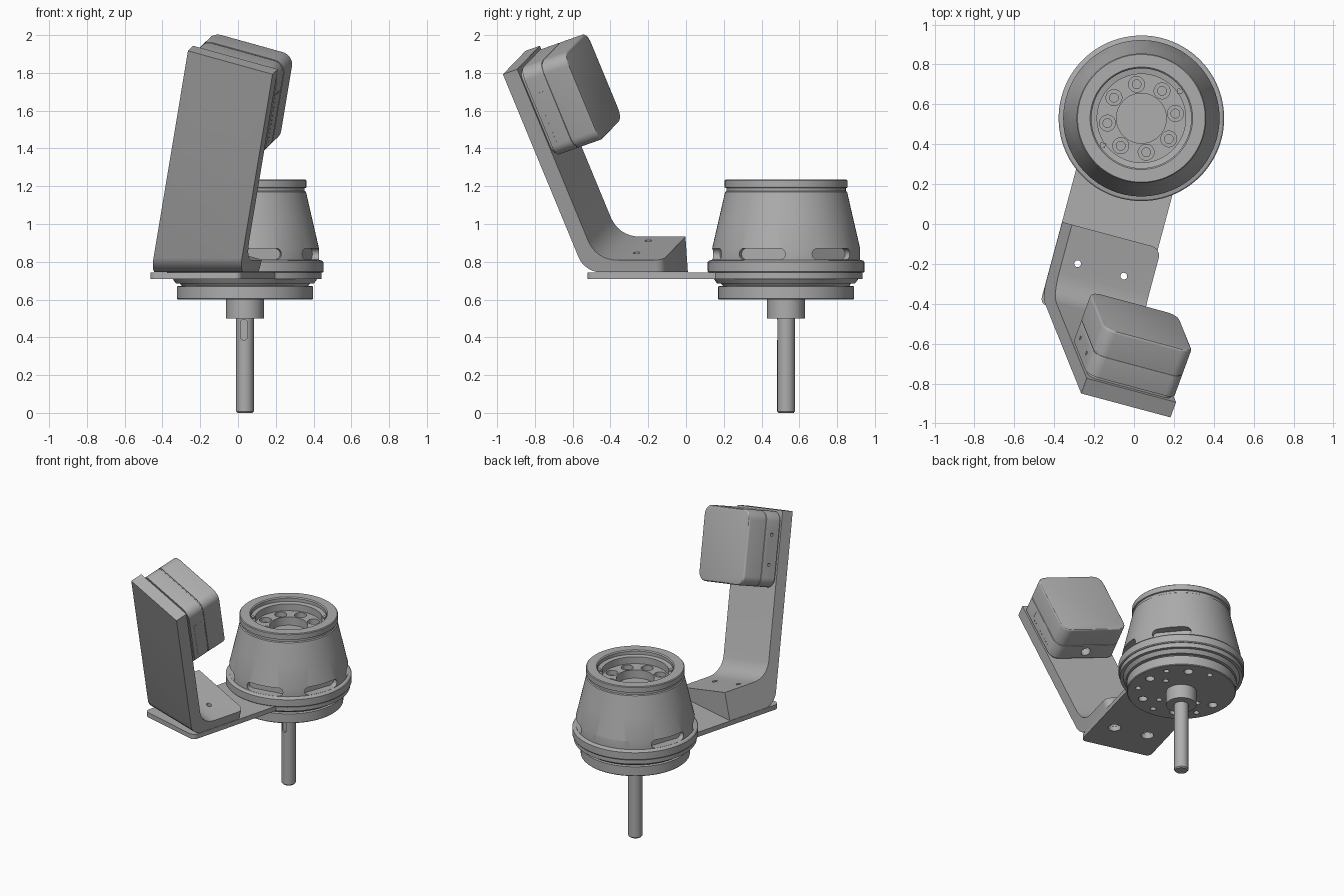
import bpy, bmesh
from math import sin, cos, pi, radians
from mathutils import Matrix, Vector

if "Cube" in bpy.data.objects:
    bpy.data.objects.remove(bpy.data.objects["Cube"])

grey = bpy.data.materials.new("plain_grey")
grey.use_nodes = True
COLOUR = (0.42, 0.42, 0.42, 1)
grey.diffuse_color = COLOUR
grey.node_tree.nodes["Principled BSDF"].inputs["Base Color"].default_value = COLOUR

# Frames: hub axis, swivelled plate, rolled bracket, leaning arm (x width, y depth, z length)
T = Matrix.Translation
HUB = T((0.037, 0.53, 0))
PLATE_Z = 0.745
PLATE = T((0.037, 0.53, PLATE_Z)) @ Matrix.Rotation(radians(-15), 4, 'Z')
ROLL = PLATE @ Matrix.Rotation(radians(15), 4, 'Y')
ARM = ROLL @ T((0, -1.015, 0)) @ Matrix.Rotation(radians(19), 4, 'X')
RX = Matrix.Rotation(pi / 2, 4, 'X')   # local z -> -y
RY = Matrix.Rotation(pi / 2, 4, 'Y')   # local z -> +x


def finish(name, bm, frame):
    bm.transform(frame)
    bmesh.ops.recalc_face_normals(bm, faces=bm.faces)
    mesh = bpy.data.meshes.new(name)
    bm.to_mesh(mesh)
    bm.free()
    mesh.materials.append(grey)
    ob = bpy.data.objects.new(name, mesh)
    bpy.context.collection.objects.link(ob)
    return ob


def lathe(name, profile, frame=HUB, steps=72):
    bm = bmesh.new()
    vs = [bm.verts.new((r, 0, z)) for r, z in profile]
    es = [bm.edges.new(p) for p in zip(vs, vs[1:])]
    bmesh.ops.spin(bm, geom=vs + es, cent=(0, 0, 0), axis=(0, 0, 1), angle=2 * pi,
                   steps=steps, use_merge=True)
    bmesh.ops.remove_doubles(bm, verts=bm.verts, dist=1e-5)
    return finish(name, bm, frame)


def rod(name, r, z0, z1, frame=HUB, steps=24):
    return lathe(name, [(0, z0), (r, z0), (r, z1), (0, z1)], frame, steps)


def prism_mesh(pts, depth):
    bm = bmesh.new()
    face = bm.faces.new([bm.verts.new((x, y, -depth / 2)) for x, y in pts])
    top = bmesh.ops.extrude_face_region(bm, geom=[face])["geom"]
    bmesh.ops.translate(bm, vec=(0, 0, depth),
                        verts=[g for g in top if isinstance(g, bmesh.types.BMVert)])
    return bm


def curve(p0, c, p1, n=7):
    p0, c, p1 = Vector(p0), Vector(c), Vector(p1)
    return [tuple(p0 * (1 - t) ** 2 + c * 2 * t * (1 - t) + p1 * t * t)
            for t in (i / n for i in range(n + 1))]


def capsule(name, length, r, depth, frame):
    h, n = length / 2 - r, 10
    pts = [(s * h + r * cos(a), r * sin(a)) for s, start in ((1, -pi / 2), (-1, pi / 2))
           for a in (start + pi * i / n for i in range(n + 1))]
    return finish(name, prism_mesh(pts, depth), frame)


def cut(ob, cutters):
    for c in cutters:
        c.hide_render = True
        mod = ob.modifiers.new("cut", 'BOOLEAN')
        mod.object, mod.solver = c, 'EXACT'
    bpy.context.view_layer.update()
    mesh = bpy.data.meshes.new_from_object(ob.evaluated_get(bpy.context.evaluated_depsgraph_get()))
    ob.modifiers.clear()
    ob.data = mesh
    for c in cutters:
        bpy.data.objects.remove(c)


def ring(count, radius, start=0):
    for i in range(count):
        yield HUB @ Matrix.Rotation(radians(start) + 2 * pi * i / count, 4, 'Z') @ T((radius, 0, 0))


def rounded_box(name, w, d0, d1, s0, s1, r, rim):
    """Box in the arm frame, rounded in outline, with an eased back rim."""
    bm = bmesh.new()
    bmesh.ops.create_cube(bm, size=1)
    bm.transform(T((0, (d0 + d1) / 2, (s0 + s1) / 2)) @ Matrix.Diagonal((w, d1 - d0, s1 - s0, 1)))
    side = [e for e in bm.edges if abs(e.verts[0].co.y - e.verts[1].co.y) > 1e-4]
    bmesh.ops.bevel(bm, geom=side, offset=r, segments=8, profile=0.5, affect='EDGES')
    back = [e for e in bm.edges if all(v.co.y > d1 - 1e-4 for v in e.verts)]
    bmesh.ops.bevel(bm, geom=back, offset=rim, segments=3, profile=0.5, affect='EDGES')
    return finish(name, bm, ARM)


# Shaft with keyway, and its collar
shaft = lathe("shaft", [(0, 0), (0.04, 0), (0.047, 0.008), (0.047, 0.52), (0, 0.52)], steps=40)
cut(shaft, [capsule("key_cutter", 0.11, 0.019, 0.04,
                    HUB @ T((-0.006, -0.05, 0.44)) @ RX @ Matrix.Rotation(pi / 2, 4, 'Z'))])
rod("shaft_collar", 0.1, 0.5, 0.605, steps=48)

# Lower flange with bolt holes underneath
flange = lathe("lower_flange", [(0, 0.6), (0.355, 0.6), (0.36, 0.605), (0.36, 0.67), (0.335, 0.673),
                                (0.345, 0.685), (0.365, 0.685), (0.385, 0.712), (0, 0.712)])
holes = [rod("hole", r, 0.55, 0.64, f) for n, rad, r, a in
         ((6, 0.27, 0.03, 0), (6, 0.29, 0.019, 30), (4, 0.18, 0.019, 15)) for f in ring(n, rad, a)]
cut(flange, holes)

# Base plate: round around the hub, straight arm toward the front
HALF, END = 0.25, -1.03
arc = [(0.405 * cos(a), 0.405 * sin(a)) for a in
       (radians(-51.9 + 283.8 * i / 60) for i in range(61))]
outline = (arc + curve((-HALF, END + 0.04), (-HALF, END), (-HALF + 0.04, END))
           + curve((HALF - 0.04, END), (HALF, END), (HALF, END + 0.04)))
plate = finish("base_plate", prism_mesh(outline, 0.034), PLATE @ T((0, 0, -0.018)))
cut(plate, [rod("hole", 0.042, -0.1, 0.1, PLATE @ T((s * 0.12, -0.787, 0))) for s in (-1, 1)])

# Hub housing: tapered shell, slotted skirt, stepped recess
housing = lathe("hub_housing", [
    (0, 0.742), (0.41, 0.742), (0.415, 0.748), (0.415, 0.798), (0.408, 0.806), (0.392, 0.81),
    (0.392, 0.87), (0.355, 1.03), (0.323, 1.17), (0.316, 1.175), (0.316, 1.19), (0.325, 1.193),
    (0.325, 1.23), (0.32, 1.235), (0.257, 1.235), (0.25, 1.228), (0.25, 1.205), (0.222, 1.2),
    (0.222, 1.15), (0.125, 1.15), (0.125, 1.09), (0, 1.09)], steps=96)
cutters = [capsule("slot", 0.26, 0.03, 0.2, f @ T((0, 0, 0.841)) @ RY @ Matrix.Rotation(pi / 2, 4, 'Z'))
           for f in ring(6, 0.432, -80)]
cutters += [lathe("bore", [(0, 1.05), (0.022, 1.05), (0.022, 1.115), (0.04, 1.115), (0.04, 1.19),
                           (0, 1.19)], f, 24) for f in ring(8, 0.172, 8)]
cut(housing, cutters)
for f in ring(2, 0.236, 35):
    rod("rim_key", 0.018, 1.19, 1.212, f, 4)

# Bracket: wedge foot and leaning arm, trimmed flat on the plate
lean = radians(19)


def arm_point(d, s):
    return (1.015 + s * sin(lean) - d * cos(lean), s * cos(lean) + d * sin(lean))


TIP, THICK, WIDTH = 1.215, 0.085, 0.48
profile = ([(0.605, -0.2), (0.605, 0.13)] + curve((0.85, 0.13), (0.959, 0.13), arm_point(THICK, 0.21))
           + [arm_point(THICK, TIP), arm_point(0, TIP), arm_point(0, -0.2)])
bm = prism_mesh(profile, WIDTH)
bm.transform(Matrix(((0, 0, -1, 0), (-1, 0, 0, 0), (0, 1, 0, 0), (0, 0, 0, 1))))
corners = [e for e in bm.edges if abs(e.verts[0].co.x - e.verts[1].co.x) < 1e-4 and
           (all(v.co.z > 1.1 for v in e.verts) or all(v.co.y > -0.61 for v in e.verts))]
bmesh.ops.bevel(bm, geom=corners, offset=0.05, segments=6, profile=0.5, affect='EDGES')
bm.transform(ROLL)
bmesh.ops.bisect_plane(bm, geom=bm.verts[:] + bm.edges[:] + bm.faces[:], plane_co=(0, 0, PLATE_Z),
                       plane_no=(0, 0, 1), clear_inner=True)
bmesh.ops.holes_fill(bm, edges=[e for e in bm.edges if e.is_boundary])
to_plate = PLATE.inverted()
floor = [e for e in bm.edges if all(abs(v.co.z - PLATE_Z) < 1e-4 for v in e.verts)]
toe = min(floor, key=lambda e: sum((to_plate @ v.co).y for v in e.verts))
bmesh.ops.bevel(bm, geom=[toe], offset=0.08, segments=8, profile=0.5, affect='EDGES')
bracket = finish("bracket", bm, Matrix())
cutters = []
for s in (-1, 1):
    cutters.append(lathe("foot_hole", [(0, -0.1), (0.042, -0.1), (0.042, 0.03), (0.017, 0.03),
                                       (0.017, 0.4), (0, 0.4)], PLATE @ T((s * 0.12, -0.787, 0)), 24))
    cutters.append(rod("arm_hole", 0.037, -0.05, 0.05, ARM @ T((s * 0.12, 0, 0.95)) @ RX))
cut(bracket, cutters)
for s in (-1, 1):
    rod("arm_screw", 0.022, 0.02, 0.055, ARM @ T((s * 0.12, 0.075, 0.95)) @ RX, 6)

# Camera-like box on the arm: spacer, body, seam, lid
rounded_box("box_spacer", 0.45, 0.08, 0.105, 0.715, 1.19, 0.05, 0.002)
body = rounded_box("box_body", WIDTH, 0.1, 0.213, 0.7, 1.205, 0.065, 0.004)
rounded_box("box_seam", 0.47, 0.2, 0.23, 0.705, 1.2, 0.06, 0.002)
rounded_box("box_lid", WIDTH, 0.219, 0.36, 0.7, 1.205, 0.065, 0.012)

# Side port with two screws, hole underneath, row of small vents
side = ARM @ T((-WIDTH / 2, 0.158, 0.95)) @ RY
cutters = [capsule("port", 0.15, 0.028, 0.05, side), rod("cable_hole", 0.033, 0.6, 0.76, ARM @ T((0, 0.157, 0)))]
cutters += [rod("port_hole", 0.011, -0.03, 0.03, side @ T((s * 0.1, 0, 0)), 12) for s in (-1, 1)]
cut(body, cutters)
capsule("port_tongue", 0.1, 0.011, 0.03, side @ T((0, 0, 0.016)))
dots = [(0.13, 0.78 + 0.025 * i) for i in range(12)] + [(0.13 + 0.018 * i, 1.055) for i in range(1, 4)]
for d, s in dots:
    rod("vent_dot", 0.004, -0.002, 0.002, ARM @ T((WIDTH / 2, d, s)) @ RY, 8)

# Smooth round surfaces, keep edges sharp
for ob in bpy.context.view_layer.objects:
    ob.select_set(ob.type == 'MESH' and grey.name in ob.data.materials)
bpy.context.view_layer.objects.active = housing
bpy.ops.object.shade_smooth_by_angle(angle=radians(30))
